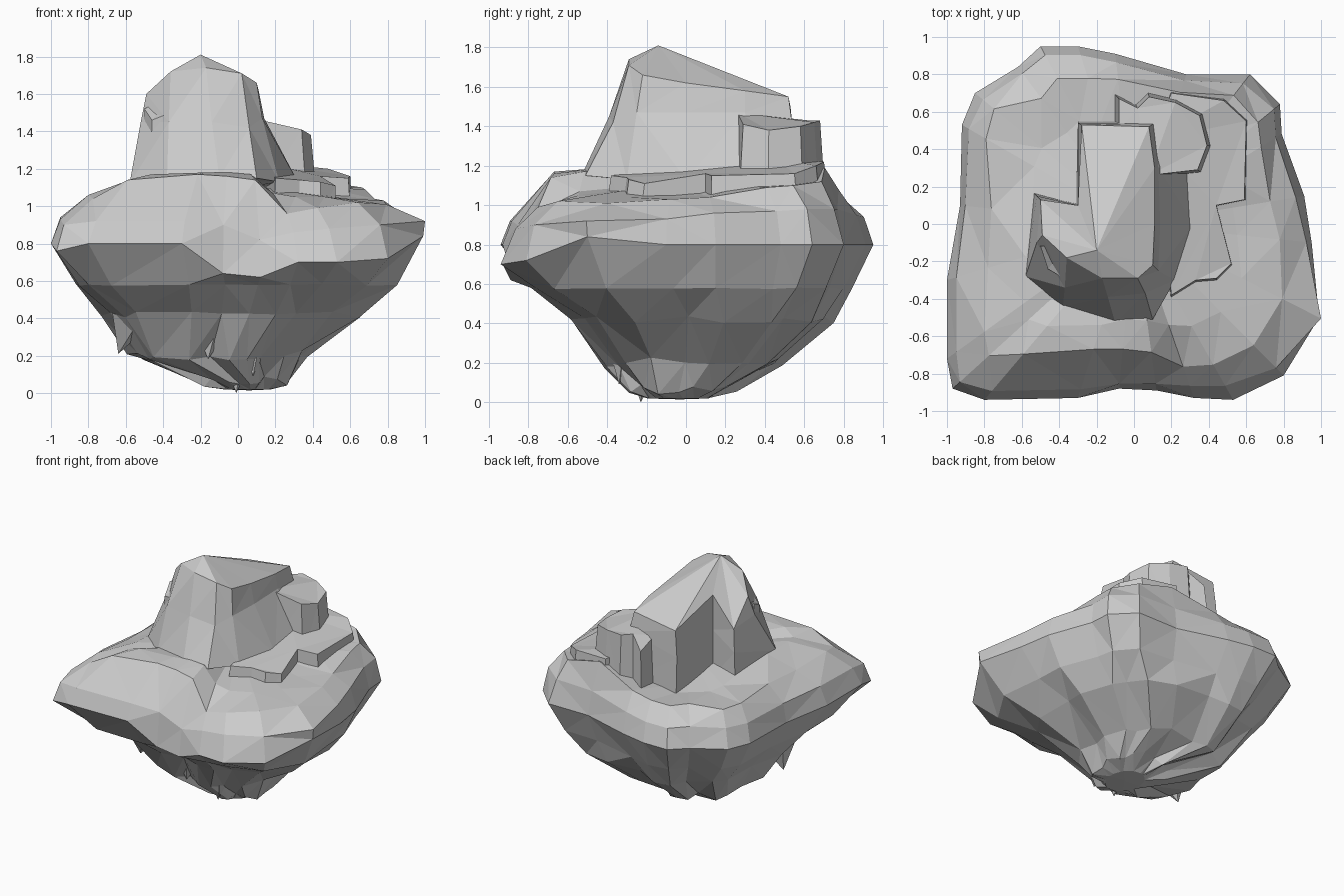
import bpy, bmesh, math, random
random.seed(4)


def loft(name, rings, bottom=None, top=None):
    """Skin a stack of equal-length point rings, closing the ends with fans or flat caps."""
    bm = bmesh.new()
    loops = [[bm.verts.new(p) for p in ring] for ring in rings]
    n = len(rings[0])
    for a, b in zip(loops, loops[1:]):
        for i in range(n):
            j = (i + 1) % n
            bm.faces.new((a[i], a[j], b[j], b[i]))
    for loop, apex in ((loops[0], bottom), (loops[-1], top)):
        if apex:
            v = bm.verts.new(apex)
            for i in range(n):
                bm.faces.new((loop[i], loop[(i + 1) % n], v))
        else:
            bm.faces.new(loop)
    bmesh.ops.triangulate(bm, faces=bm.faces[:])
    bmesh.ops.recalc_face_normals(bm, faces=bm.faces[:])
    me = bpy.data.meshes.new(name)
    bm.to_mesh(me)
    bm.free()
    ob = bpy.data.objects.new(name, me)
    bpy.context.collection.objects.link(ob)
    return ob


def block(name, outline, base_z, flare, centre):
    """Rock block: outlined top with individual heights and a slightly flared foot."""
    foot = [(centre[0] + (x - centre[0]) * flare,
             centre[1] + (y - centre[1]) * flare, base_z) for x, y, z in outline]
    return loft(name, [foot, outline])


# Rim of the island, counter-clockwise from the front left corner
rim = [(-.97, -.88, .76), (-.8, -.94, .8), (-.3, -.93, .8), (-.08, -.88, .64),
       (.12, -.89, .62), (.32, -.93, .7), (.53, -.94, .7), (.8, -.81, .72),
       (.99, -.5, .84), (.95, -.1, .8), (.91, .15, .8), (.79, .48, .8),
       (.78, .64, .8), (.62, .8, .8), (.28, .8, .8), (-.1, .91, .8),
       (-.3, .95, .8), (-.5, .95, .8), (-.62, .84, .8), (-.85, .7, .8),
       (-.92, .53, .8), (-.93, .1, .8), (-1, -.3, .8), (-1, -.72, .8)]

# Shoulder, crest and inner plateau: scale of the rim and height per point
shoulder_s = [.96, .95, .95, .97, .96, .93, .92, .95, 1.01, .97, .95, .96,
              .96, .94, .96, .95, .95, .95, .96, .95, .96, .97, .95, .95]
shoulder_z = [.9, .92, .92, .9, .82, .86, .88, .9, .92, .93, .96, .97,
              .98, .98, .98, .95, .94, .94, .95, .94, .94, .94, .94, .93]
crest_s = [.8, .74, .72, .76, .77, .82, .8, .8, .8, .82, .8, .86,
           .85, .86, .88, .85, .82, .82, .8, .88, .86, .82, .78, .8]
crest_z = [1.04, 1.14, 1.17, 1.16, 1.14, .96, .99, 1.02, 1.01, 1.03, 1.04, 1.09,
           1.1, 1.12, 1.19, 1.08, 1.05, 1.05, 1.05, 1.05, 1.05, 1.05, 1.04, 1.06]
inner_z = [1.13, 1.17, 1.18, 1.18, 1.17, 1.07, 1.05, 1.05, 1.04, 1.04, 1.05, 1.1,
           1.1, 1.1, 1.1, 1.06, 1.05, 1.03, 1.03, 1.04, 1.06, 1.1, 1.13, 1.14]


def raised(scales, heights):
    return [(x * s, y * s, h) for (x, y, _), s, h in zip(rim, scales, heights)]


# Underside: height, centre, scale, roundness, amount of fluting
under = [(.02, .05, -.04, .13, .16, 1, .0), (.07, .03, -.01, .25, .28, .9, .12),
         (.2, -.11, .04, .49, .47, .75, .09), (.42, -.03, .08, .71, .70, .5, .06),
         (.58, 0, .02, .87, .86, .15, .02)]
rings = []
for z, cx, cy, sx, sy, roundness, flute in under:
    ring = []
    for i, (x, y, _) in enumerate(rim):
        r = math.hypot(x, y)
        k = (1 - roundness) + roundness * .97 / r
        k *= 1 + flute * (.5 if i % 3 else -1) * random.uniform(.5, 1)
        ring.append((cx + x * sx * k, cy + y * sy * k,
                     max(.01, z + random.uniform(-1, 1) * flute * .3)))
    rings.append(ring)
rings += [rim, raised(shoulder_s, shoulder_z), raised(crest_s, crest_z),
          raised([.58] * 24, inner_z)]
loft("island_body", rings, bottom=(.06, -.03, .015), top=(0, 0, 1.12))

# Main peak with steep rear walls
foot = [(-.58, -.28, 1.12), (-.38, -.44, 1.14), (-.1, -.53, 1.15), (.1, -.51, 1.15),
        (.22, -.3, 1.13), (.32, 0, 1.13), (.32, .32, 1.13), (.12, .55, 1.02),
        (-.3, .55, 1.0), (-.31, .11, 1.0), (-.54, .17, 1.0)]
waist = [(-.52, -.1, 1.45), (-.37, -.34, 1.45), (-.14, -.39, 1.45), (.06, -.37, 1.42),
         (.13, -.25, 1.47), (.14, 0, 1.47), (.13, .3, 1.47), (.11, .54, 1.4),
         (-.3, .54, 1.3), (-.3, .1, 1.35), (-.52, .15, 1.25)]
brow = [(-.49, -.06, 1.6), (-.36, -.18, 1.72), (-.17, -.29, 1.74), (.02, -.29, 1.71),
        (.1, -.22, 1.66), (.11, 0, 1.62), (.11, .3, 1.58), (.08, .52, 1.55),
        (-.28, .53, 1.5), (-.3, .1, 1.62), (-.5, .13, 1.42)]
loft("main_peak", [foot, waist, brow], top=(-.2, -.14, 1.81))

# Lower tower behind the peak on the right
block("rear_tower", [(.08, .26, 1.47), (.34, .29, 1.41), (.39, .42, 1.38), (.35, .58, 1.4),
                     (.22, .65, 1.42), (.08, .68, 1.43), (.02, .62, 1.43), (-.08, .67, 1.34),
                     (-.08, .5, 1.4)], 1.0, 1.13, (.12, .46))

# Stepped ledge along the right side
block("right_ledge", [(.2, -.38, 1.15), (.33, -.3, 1.14), (.44, -.29, 1.13), (.52, -.21, 1.11),
                      (.44, .1, 1.16), (.59, .13, 1.15), (.6, .55, 1.16), (.48, .66, 1.2),
                      (.2, .7, 1.22), (.1, .45, 1.24)], .95, 1.05, (.35, .2))

# Small rock on the left flank of the peak
block("flank_rock", [(-.5, -.12, 1.52), (-.46, -.24, 1.46), (-.36, -.3, 1.5),
                     (-.34, -.1, 1.6)], 1.15, 1.15, (-.42, -.18))


# Hanging spikes under the front
def spike(name, x, y, top_z, tip, r):
    ring = [(x + r * math.cos(a), y + r * math.sin(a), top_z)
            for a in (i * math.tau / 5 for i in range(5))]
    loft(name, [ring], bottom=tip)


for i, args in enumerate([(0, -.2, .25, (-.01, -.23, 0), .12),
                          (.1, -.3, .4, (.08, -.34, .09), .13),
                          (-.14, -.36, .42, (-.16, -.4, .18), .14),
                          (-.52, -.32, .5, (-.64, -.28, .21), .2)]):
    spike(f"hanging_spike_{i + 1}", *args)
